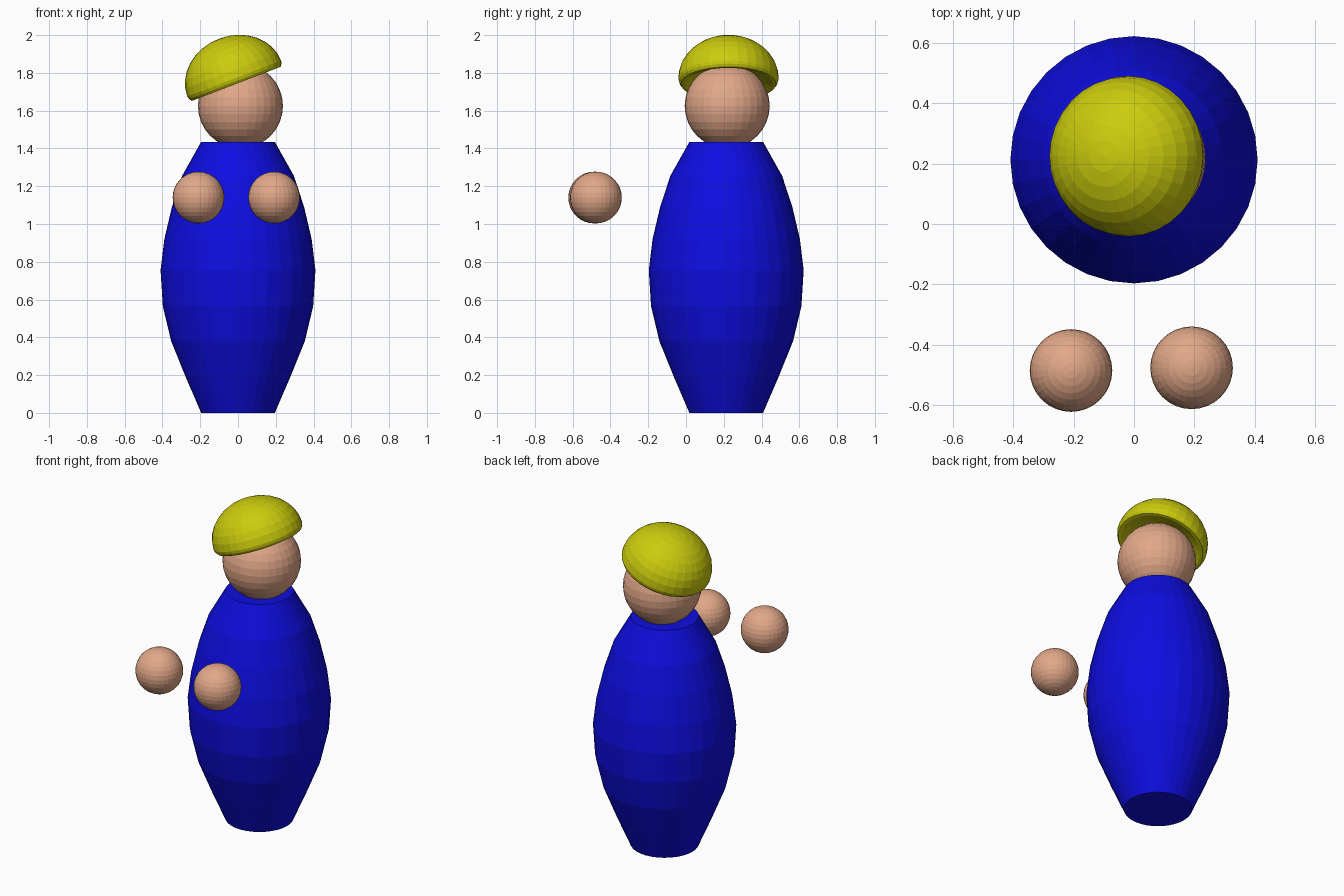
import bpy, math
from mathutils import Matrix

cube = bpy.data.objects.get("Cube")
if cube:
    bpy.data.objects.remove(cube, do_unlink=True)


def material(name, rgb):
    m = bpy.data.materials.new(name)
    m.use_nodes = True
    m.diffuse_color = (*rgb, 1)
    m.node_tree.nodes["Principled BSDF"].inputs["Base Color"].default_value = (*rgb, 1)
    return m


blue = material("blue", (0.004, 0.004, 0.75))
yellow = material("yellow", (0.6, 0.6, 0.004))
skin = material("skin", (0.76, 0.39, 0.25))


def lathe(name, profile, mat, location, tilt=0, sides=32):
    """Spin (radius, height) points around z; a zero radius closes to a point."""
    verts, rings, faces = [], [], []
    for r, z in profile:
        count = 1 if r == 0 else sides
        rings.append(range(len(verts), len(verts) + count))
        for i in range(count):
            a = math.tau * i / sides
            verts.append((r * math.cos(a), r * math.sin(a), z))
    for low, high in zip(rings, rings[1:]):
        for i in range(sides):
            j = (i + 1) % sides
            corners = [low[i % len(low)], low[j % len(low)],
                       high[j % len(high)], high[i % len(high)]]
            faces.append(list(dict.fromkeys(corners)))
    # Flat caps on open ends
    if len(rings[0]) > 1:
        faces.append(list(reversed(rings[0])))
    if len(rings[-1]) > 1:
        faces.append(list(rings[-1]))
    mesh = bpy.data.meshes.new(name)
    mesh.from_pydata(verts, [], faces)
    mesh.materials.append(mat)
    ob = bpy.data.objects.new(name, mesh)
    bpy.context.collection.objects.link(ob)
    ob.matrix_world = Matrix.Translation(location) @ Matrix.Rotation(tilt, 4, "Y")
    return ob


def ball(name, radius, location):
    bpy.ops.mesh.primitive_uv_sphere_add(segments=32, ring_count=16,
                                         radius=radius, location=location)
    ob = bpy.context.object
    ob.name = name
    ob.data.materials.append(skin)
    return ob


# Barrel-shaped body with flat ends
lathe("body", [(0.195, 0), (0.277, 0.19), (0.354, 0.38), (0.398, 0.565), (0.41, 0.755),
               (0.39, 0.92), (0.35, 1.09), (0.296, 1.255), (0.195, 1.435)],
      blue, (0, 0.213, 0))

# Head and floating hands
ball("head", 0.225, (0.013, 0.218, 1.625))
ball("right_hand", 0.137, (-0.209, -0.486, 1.14))
ball("left_hand", 0.137, (0.191, -0.477, 1.14))

# Tilted cap: hollowed underside, rounded rim, domed crown
crown = [(0.266 * math.cos(a), 0.226 * math.sin(a))
         for a in (math.pi / 2 * i / 8 for i in range(8))]
underside = [(0, 0.03), (0.12, 0.02), (0.2, -0.01), (0.235, -0.03), (0.252, -0.03), (0.262, -0.016)]
lathe("cap", underside + crown + [(0, 0.226)], yellow,
      (-0.02, 0.225, 1.77), tilt=math.radians(-21))
